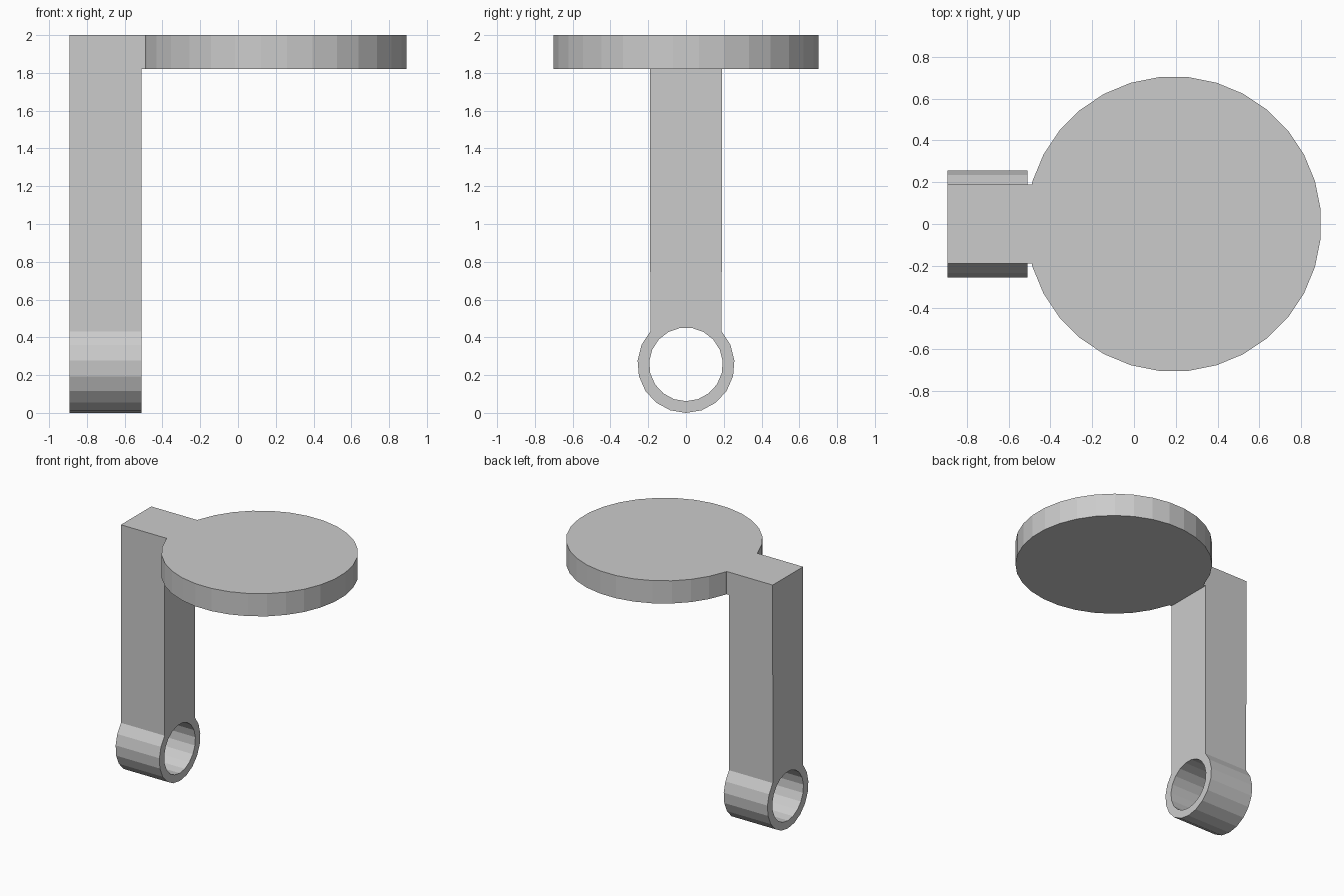
import bpy
import bmesh
from math import sin, cos, pi, radians
from mathutils import Vector

if "Cube" in bpy.data.objects:
    bpy.data.objects.remove(bpy.data.objects["Cube"])

X_BACK, X_FACE = -0.893, -0.51      # ends of the upright
HALF = 0.19                         # half width of upright and neck
TOP, UNDER = 2.0, 1.82              # plate top and underside


def prism(name, loops, offset):
    """Fill closed loops (first outer, others holes) and extrude by offset."""
    bm = bmesh.new()
    edges = []
    for loop in loops:
        vs = [bm.verts.new(p) for p in loop]
        edges += [bm.edges.new((vs[i - 1], vs[i])) for i in range(len(vs))]
    if len(loops) == 1:
        bm.faces.new(vs)
    else:
        bmesh.ops.triangle_fill(bm, edges=edges, use_beauty=True)
    out = bmesh.ops.extrude_face_region(bm, geom=bm.faces[:])
    moved = [g for g in out["geom"] if isinstance(g, bmesh.types.BMVert)]
    bmesh.ops.translate(bm, verts=moved, vec=Vector(offset))
    bmesh.ops.recalc_face_normals(bm, faces=bm.faces[:])
    mesh = bpy.data.meshes.new(name)
    bm.to_mesh(mesh)
    bm.free()
    obj = bpy.data.objects.new(name, mesh)
    bpy.context.collection.objects.link(obj)
    return obj


# Upright with a 19-sided eye at the bottom
def eye(radius, first, last):
    angles = [-pi / 2 + 2 * pi * i / 19 for i in range(first, last)]
    return [(X_BACK, radius * cos(a), 0.257 + radius * sin(a)) for a in angles]


outer = eye(0.257, -7, 8) + [(X_BACK, HALF, TOP), (X_BACK, -HALF, TOP)]
prism("upright_with_eye", [outer, eye(0.195, 0, 19)], (X_FACE - X_BACK, 0, 0))

# Round plate, 32 sides, with the short neck that meets the upright
CX, R = 0.19, 0.706
angles = [radians(-180 + 11.25 * (i + 0.5)) for i in range(1, 31)]
rim = [(CX + R * cos(a), R * sin(a), UNDER) for a in angles]
neck = [(-0.489, HALF, UNDER), (X_FACE, HALF, UNDER),
        (X_FACE, -HALF, UNDER), (-0.489, -HALF, UNDER)]
prism("round_plate", [rim + neck], (0, 0, TOP - UNDER))
